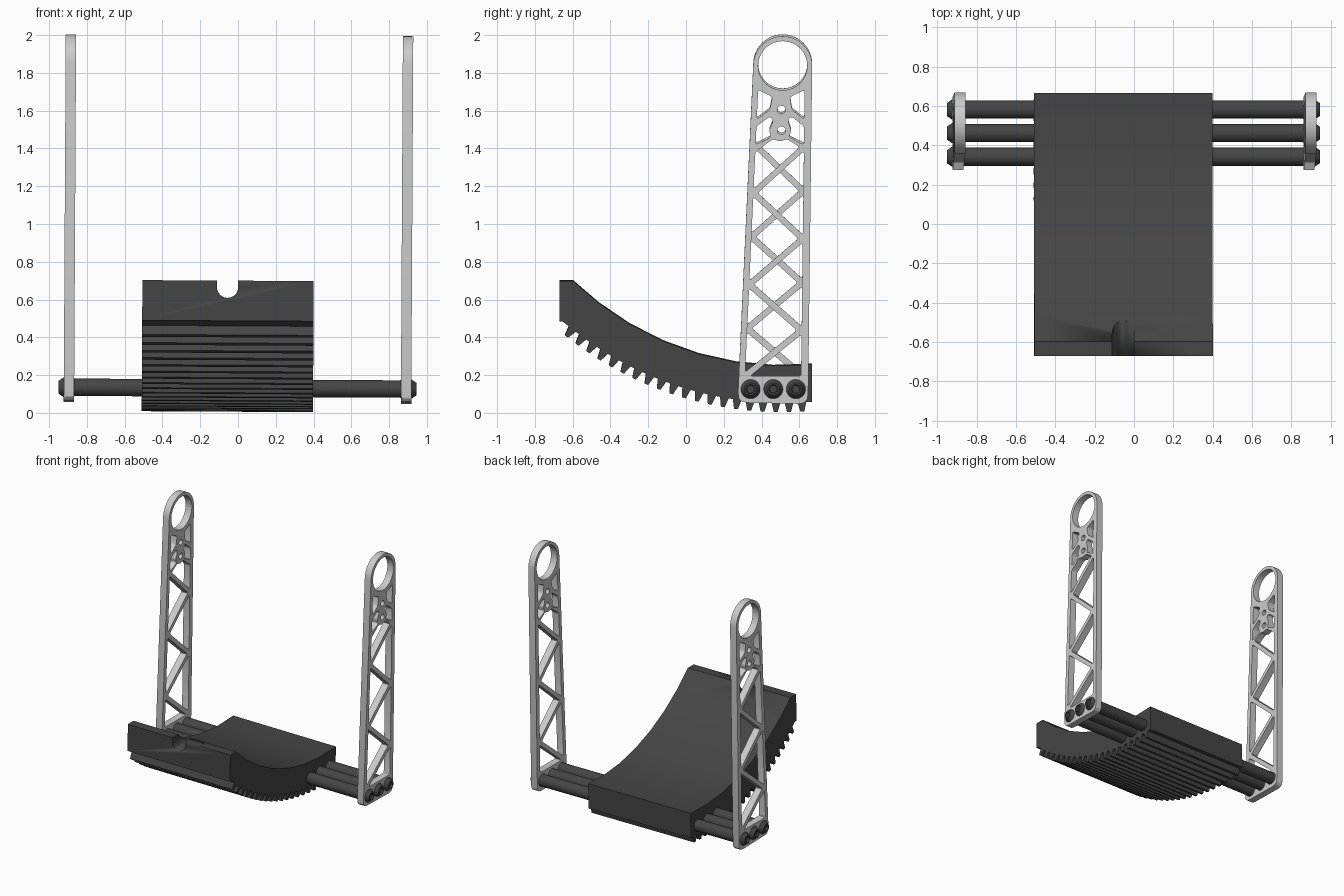
import bpy, bmesh
from math import sin, cos, pi, radians
from mathutils import Matrix, Vector

if "Cube" in bpy.data.objects:
    bpy.data.objects.remove(bpy.data.objects["Cube"])

TILT = Matrix.Rotation(0.0055, 4, 'Y')          # whole model leans very slightly
TO_SIDE = Matrix(((0, 0, 1, 0), (1, 0, 0, 0), (0, 1, 0, 0), (0, 0, 0, 1)))
PIVOT = (0.512, 1.843)                          # common centre of rings and rocker arcs

dark = bpy.data.materials.new("dark_grey")
dark.diffuse_color = (0.06, 0.06, 0.06, 1)
dark.use_nodes = True
dark.node_tree.nodes["Principled BSDF"].inputs["Base Color"].default_value = dark.diffuse_color


def finish(name, bm, mat=None):
    bmesh.ops.remove_doubles(bm, verts=bm.verts, dist=1e-5)
    bmesh.ops.recalc_face_normals(bm, faces=bm.faces)
    me = bpy.data.meshes.new(name)
    bm.to_mesh(me)
    bm.free()
    ob = bpy.data.objects.new(name, me)
    bpy.context.collection.objects.link(ob)
    if mat:
        me.materials.append(mat)
    bpy.ops.object.select_all(action='DESELECT')
    ob.select_set(True)
    bpy.context.view_layer.objects.active = ob
    bpy.ops.object.shade_smooth_by_angle(angle=radians(25))
    return ob


def prism(name, loops, x0, x1, mat=None):
    """Extrude side-view (y, z) outlines along x; inner loops become holes."""
    cu = bpy.data.curves.new(name + "_profile", 'CURVE')
    cu.dimensions, cu.fill_mode, cu.extrude = '2D', 'BOTH', (x1 - x0) / 2
    for pts in loops:
        sp = cu.splines.new('POLY')
        sp.points.add(len(pts) - 1)
        for p, (y, z) in zip(sp.points, pts):
            p.co = (y, z, 0, 1)
        sp.use_cyclic_u = True
    tmp = bpy.data.objects.new("tmp", cu)
    bpy.context.collection.objects.link(tmp)
    dg = bpy.context.evaluated_depsgraph_get()
    me = bpy.data.meshes.new_from_object(tmp.evaluated_get(dg))
    bm = bmesh.new()
    bm.from_mesh(me)
    bpy.data.objects.remove(tmp)
    bpy.data.curves.remove(cu)
    bpy.data.meshes.remove(me)
    bm.transform(TILT @ Matrix.Translation(((x0 + x1) / 2, 0, 0)) @ TO_SIDE)
    return finish(name, bm, mat)


def circle(c, r, n):
    return [(c[0] + r * cos(2 * pi * i / n), c[1] + r * sin(2 * pi * i / n)) for i in range(n)]


def rounded(pts, r):
    out = []
    for i, p in enumerate(pts):
        p, a, b = Vector(p), Vector(pts[i - 1]), Vector(pts[(i + 1) % len(pts)])
        s = p + (a - p).normalized() * min(r, (a - p).length * .45)
        e = p + (b - p).normalized() * min(r, (b - p).length * .45)
        out += [tuple(s.lerp(p, t).lerp(p.lerp(e, t), t)) for t in (0, .33, .67, 1)]
    return out


# Rocker block: curved seat above, gear teeth below
def arc(r, deg):
    return (PIVOT[0] - r * sin(radians(deg)), PIVOT[1] - r * cos(radians(deg)))


outline = [(-0.67, 0.70), (-0.597, 0.70)]
outline += [arc(1.592, 37.8 - 7.2 * i) for i in range(6)]
outline += [(0.667, 0.258), (0.667, 0.06)]
for i in range(20):
    a = -3.25 + 2.2 * i
    outline += [arc(1.787, a - .75), arc(1.837, a - .32), arc(1.837, a + .32), arc(1.787, a + .75)]
outline += [(-0.655, 0.487), (-0.67, 0.487)]
block = prism("rocker_block", [outline], -0.51, 0.397, dark)

# U-shaped notch cut in the front lip
bm = bmesh.new()
u = [(-0.055 + 0.056 * cos(t), 0.665 + 0.056 * sin(t)) for t in [pi + pi * i / 16 for i in range(17)]]
u += [(0.001, 0.85), (-0.111, 0.85)]
face = bm.faces.new([bm.verts.new((x, -0.8, z)) for x, z in u])
ext = bmesh.ops.extrude_face_region(bm, geom=[face])
bmesh.ops.translate(bm, vec=(0, 0.6, 0), verts=[v for v in ext['geom'] if isinstance(v, bmesh.types.BMVert)])
cutter = finish("notch_cutter", bm)
cutter.hide_render = True
mod = block.modifiers.new("notch", 'BOOLEAN')
mod.operation, mod.object, mod.solver = 'DIFFERENCE', cutter, 'EXACT'
bpy.context.view_layer.objects.active = block
bpy.ops.object.modifier_apply(modifier=mod.name)
bpy.data.objects.remove(cutter)


# Truss posts: tapered frame, ring on top, zigzag web
def at(uu, z):
    """uu = -1..1 runs between the inner edges of the two rails."""
    t = (z - 0.1) / 1.75
    lo, hi = 0.308 + 0.080 * t, 0.608 + 0.022 * t
    return (lo + (hi - lo) * (uu + 1) / 2, z)


def post(name, x0, x1, first):
    frame = [(PIVOT[0] + 0.156 * cos(pi * i / 24), PIVOT[1] + 0.156 * sin(pi * i / 24)) for i in range(25)]
    base = rounded([(0.356, 1.84), (0.273, 0.06), (0.646, 0.052), (0.668, 1.84)], 0.05)
    loops = [frame + base[4:12], circle(PIVOT, 0.13, 40)]
    loops += [circle((0.505, z), 0.022, 16) for z in (1.50, 1.61)]
    g, step, z0 = 0.0215, 0.2425, 0.20
    node = [(first * (-1) ** k, z0 + step * k) for k in range(6)]
    holes = [[(-first, z0), (-first, node[1][1] - g), (first * .82, z0)]]
    for k in range(4):
        s, z = node[k]
        holes.append([(s, z + g), (s, z + 2 * step - g), (-s * .82, z + step)])
    s, z = node[4]
    holes.append([(s, z + g), (s, 1.385), (s * .3, 1.455), (0, 1.442), (-s * .3, 1.455), (-s * .82, 1.412)])
    for m in (-1, 1):
        holes.append([(m, 1.715), (m * .38, 1.678), (m * .47, 1.61), (m, 1.56)])
        holes.append([(m, 1.522), (m * .45, 1.575), (m * .3, 1.555), (m * .47, 1.50), (m * .36, 1.465), (m, 1.425)])
    loops += [rounded([at(*p) for p in h], 0.014) for h in holes]
    prism(name, loops, x0, x1)


post("left_post", -0.923, -0.868, 1)
post("right_post", 0.862, 0.917, -1)

# Three cross rods with chamfered bolt heads, lathed about x
half = [(0.934, 0.0), (0.934, 0.02), (0.948, 0.024), (0.948, 0.033), (0.922, 0.051), (0.870, 0.051), (0.860, 0.046)]
profile = [(-x, r) for x, r in half] + [(x, r) for x, r in reversed(half)]
for i, y in enumerate((0.342, 0.462, 0.582)):
    bm = bmesh.new()
    vs = [bm.verts.new((x - 0.004, 0, r)) for x, r in profile]
    es = [bm.edges.new(p) for p in zip(vs, vs[1:])]
    bmesh.ops.spin(bm, geom=vs + es, cent=(0, 0, 0), axis=(1, 0, 0), angle=2 * pi, steps=28, use_merge=True)
    bm.transform(TILT @ Matrix.Translation((0, y, 0.131)))
    finish("cross_rod_%d" % (i + 1), bm, dark)
